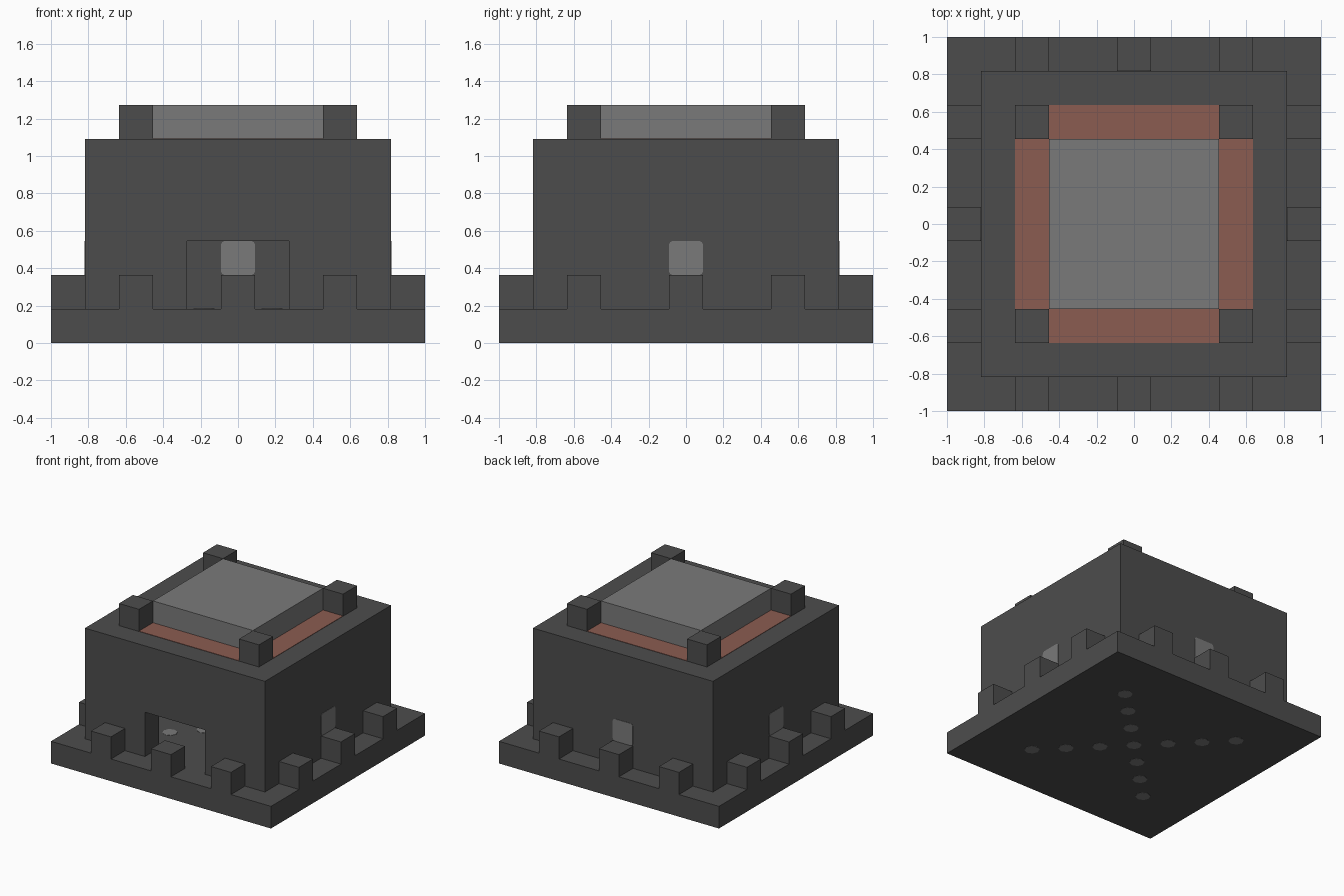
import bpy, bmesh
from mathutils import Matrix, Vector

if "Cube" in bpy.data.objects:
    bpy.data.objects.remove(bpy.data.objects["Cube"], do_unlink=True)

U = 2 / 11      # one building block
EPS = 0.003     # tiny overhang for inlaid pieces


def material(name, rgb):
    m = bpy.data.materials.new(name)
    m.use_nodes = True
    m.diffuse_color = (*rgb, 1)
    m.node_tree.nodes["Principled BSDF"].inputs["Base Color"].default_value = (*rgb, 1)
    return m


DARK = material("dark_stone", (0.073, 0.073, 0.073))
GREY = material("light_grey", (0.195, 0.195, 0.195))
RED = material("brick_red", (0.26, 0.107, 0.083))


def finish(name, bm, mat):
    mesh = bpy.data.meshes.new(name)
    bm.to_mesh(mesh)
    bm.free()
    mesh.materials.append(mat)
    ob = bpy.data.objects.new(name, mesh)
    bpy.context.collection.objects.link(ob)
    return ob


def box(name, centre, size, mat, round_axis=None):
    """Box measured in blocks; edges along round_axis can be rounded."""
    bm = bmesh.new()
    bmesh.ops.create_cube(bm, size=1)
    bmesh.ops.scale(bm, vec=Vector(size) * U, verts=bm.verts)
    if round_axis is not None:
        edges = [e for e in bm.edges
                 if abs((e.verts[0].co - e.verts[1].co).normalized()[round_axis]) > 0.9]
        bmesh.ops.bevel(bm, geom=edges, offset=0.02, segments=2, profile=0.5, affect='EDGES')
    bmesh.ops.translate(bm, vec=Vector(centre) * U, verts=bm.verts)
    return finish(name, bm, mat)


def carve(target, cutter):
    mod = target.modifiers.new("carve", 'BOOLEAN')
    mod.operation = 'DIFFERENCE'
    mod.solver = 'EXACT'
    mod.object = cutter
    bpy.context.view_layer.objects.active = target
    bpy.ops.object.modifier_apply(modifier=mod.name)
    bpy.data.objects.remove(cutter, do_unlink=True)


# Base slab and the battlement blocks around its edge
box("base_slab", (0, 0, 0.5), (11, 11, 1), DARK)
for side in (-1, 1):
    for pos in (-3, 0, 3):
        box("battlement", (pos, side * 5, 1.5), (1, 1, 1), DARK)
        box("battlement", (side * 5, pos, 1.5), (1, 1, 1), DARK)

# Hollow tower with a wide doorway in front
tower = box("tower", (0, 0, 3.5), (9, 9, 5), DARK)
carve(tower, box("room_cutter", (0, 0, 2.75), (7, 7, 4.5), DARK))
carve(tower, box("door_cutter", (0, -4, 1.75), (3, 1.8, 2.5), DARK))

# Panes set through the left, right and back walls
t = 2 * EPS / U
box("left_window", (4, 0, 2.5), (1 + t, 1, 1), GREY, 0)
box("right_window", (-4, 0, 2.5), (1 + t, 1, 1), GREY, 0)
box("back_window", (0, 4, 2.5), (1, 1 + t, 1), GREY, 1)

# Round plugs through the slab along both diagonals
for i in range(-3, 4):
    for s in ((1, -1) if i else (1,)):
        bm = bmesh.new()
        bmesh.ops.create_cone(bm, cap_ends=True, segments=8, radius1=0.057, radius2=0.057,
                              depth=U + EPS,
                              matrix=Matrix.Translation((i * U, s * i * U, (U + EPS) / 2 - 0.001)))
        finish("floor_plug", bm, GREY)

# Roof block, corner posts and the red strips between them
box("roof_block", (0, 0, 6.5), (5, 5, 1), GREY)
for side in (-1, 1):
    box("roof_strip", (0, side * 3, 6), (5, 1, t), RED)
    box("roof_strip", (side * 3, 0, 6), (1, 5, t), RED)
    for other in (-1, 1):
        box("corner_post", (side * 3, other * 3, 6.5), (1, 1, 1), DARK)
